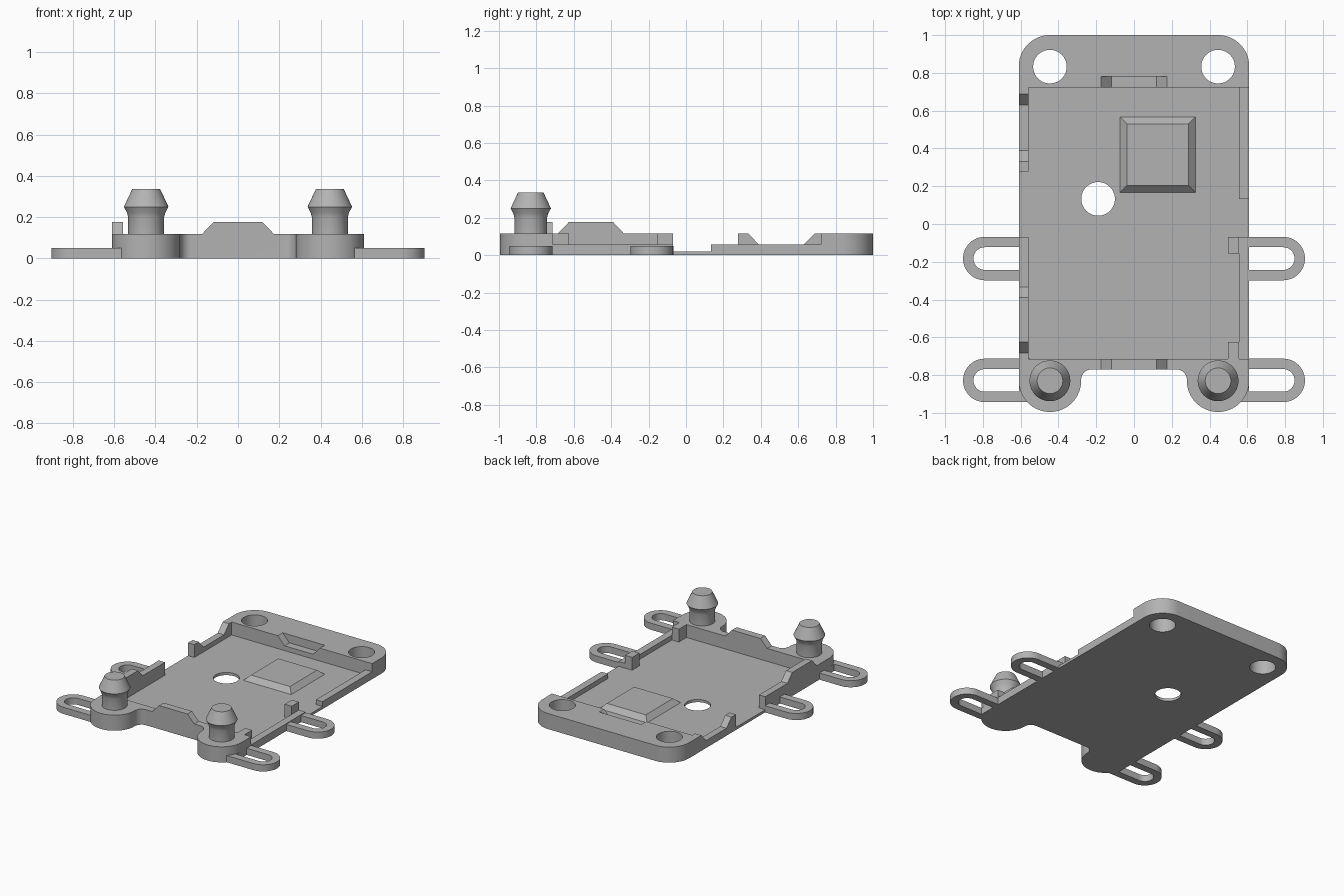
import bpy, bmesh, math
from mathutils import Vector

old = bpy.data.objects.get("Cube")
if old:
    bpy.data.objects.remove(old, do_unlink=True)

grey = bpy.data.materials.new("plain_grey")
grey.use_nodes = True
tone = (0.45, 0.45, 0.45, 1)
grey.diffuse_color = tone
grey.node_tree.nodes["Principled BSDF"].inputs["Base Color"].default_value = tone


def arc(cx, cy, r, a0, a1, n=16):
    angles = [math.radians(a0 + (a1 - a0) * i / n) for i in range(n + 1)]
    return [(cx + r * math.cos(a), cy + r * math.sin(a)) for a in angles]


def finish(name, bm):
    bmesh.ops.recalc_face_normals(bm, faces=bm.faces)
    mesh = bpy.data.meshes.new(name)
    bm.to_mesh(mesh)
    bm.free()
    mesh.materials.append(grey)
    ob = bpy.data.objects.new(name, mesh)
    bpy.context.collection.objects.link(ob)
    return ob


def prism(name, points, lo, hi, axis="z"):
    """Extrude a 2D profile along an axis; the profile uses the other two axes in order."""
    place = {"x": lambda u, v, w: (w, u, v),
             "y": lambda u, v, w: (u, w, v),
             "z": lambda u, v, w: (u, v, w)}[axis]
    bm = bmesh.new()
    face = bm.faces.new([bm.verts.new(place(u, v, lo)) for u, v in points])
    ext = bmesh.ops.extrude_face_region(bm, geom=[face])
    verts = [g for g in ext["geom"] if isinstance(g, bmesh.types.BMVert)]
    bmesh.ops.translate(bm, verts=verts, vec=Vector(place(0, 0, hi - lo)))
    return finish(name, bm)


def box(name, x0, x1, y0, y1, z0, z1):
    return prism(name, [(x0, y0), (x1, y0), (x1, y1), (x0, y1)], z0, z1)


def combine(ob, other, operation="DIFFERENCE"):
    mod = ob.modifiers.new(other.name, "BOOLEAN")
    mod.operation, mod.solver, mod.object = operation, "EXACT", other
    bpy.context.view_layer.objects.active = ob
    bpy.ops.object.modifier_apply(modifier=mod.name)
    bpy.data.objects.remove(other, do_unlink=True)


def smooth(ob):
    bpy.ops.object.select_all(action="DESELECT")
    ob.select_set(True)
    bpy.context.view_layer.objects.active = ob
    bpy.ops.object.shade_smooth_by_angle(angle=math.radians(25))


# Main dimensions
W, CX, CY, R = 0.61, 0.445, 0.833, 0.165
FLOOR, LOW, RIM, HIGH = 0.02, 0.056, 0.117, 0.177
IN_L, IN_R, IN_F, IN_B = -0.558, 0.555, -0.715, 0.722

# Tray body: rounded rear corners, round front ears with filleted roots
half = (arc(0.225, -0.825, 0.055, 90, 0, 8) + arc(CX, -0.83, R, 180, 360, 32)
        + arc(CX, CY + 0.002, R, 0, 90))
outline = half + [(-x, y) for x, y in reversed(half)]
body = prism("tray_body", outline, 0, RIM)

# Raised trapezoids on the front and left walls
bump = [(-0.175, LOW), (-0.175, RIM), (-0.118, HIGH), (0.118, HIGH), (0.175, RIM), (0.175, LOW)]
combine(body, prism("front_bump", bump, -0.77, IN_F, "y"), "UNION")
combine(body, prism("left_bump", [(u - 0.508, v) for u, v in bump], -W, IN_L, "x"), "UNION")

# Cavity, side openings and lowered walls
cuts = [
    box("cavity", IN_L, IN_R, IN_F, IN_B, FLOOR, 1),
    box("low_wall_cut", IN_R - 0.1, 1, IN_F, IN_B, LOW, 1),
    box("left_wall_opening", -1, IN_L + 0.1, -0.07, 0.278, FLOOR, 1),
    box("right_wall_opening", IN_R - 0.1, 1, -0.07, 0.133, FLOOR, 1),
    prism("left_dip", [(0.39, LOW), (0.63, LOW), (0.689, RIM), (0.689, 1),
                       (0.332, 1), (0.332, RIM)], -1, IN_L + 0.1, "x"),
    prism("rear_dip", [(-0.118, LOW), (0.118, LOW), (0.175, RIM), (0.175, 1),
                       (-0.175, 1), (-0.175, RIM)], IN_B - 0.1, 0.78, "y"),
]
# Round through holes
for x, y in ((-CX, CY), (CX, CY), (-0.19, 0.133)):
    cuts.append(prism("hole", arc(x, y, 0.089, 0, 360, 48)[:-1], -1, 1))
for cut in cuts:
    combine(body, cut)
smooth(body)

# Small clip posts inside the right wall
box("front_clip_post", 0.497, IN_R, IN_F, -0.625, FLOOR, RIM)
box("middle_clip_post", 0.497, IN_R, -0.155, -0.07, FLOOR, RIM)

# Bevelled pad on the floor
pad = box("floor_pad", -0.073, 0.325, 0.168, 0.566, FLOOR, LOW)
for v in pad.data.vertices:
    if v.co.z > (FLOOR + LOW) / 2:
        v.co.x += 0.037 if v.co.x < 0.1 else -0.037
        v.co.y += 0.037 if v.co.y < 0.3 else -0.037

# Slotted side tabs
for side, s in (("left", 1), ("right", -1)):
    for place, y, root in (("front", -0.828, 0.55), ("middle", -0.183, 0.6)):
        r = 0.115
        shape = [(root, y - r)] + arc(0.79, y, r, -90, 90, 24) + [(root, y + r)]
        slot = [(W, y - 0.06)] + arc(0.79, y, 0.06, -90, 90, 24) + [(W, y + 0.06)]
        tab = prism(f"{place}_{side}_tab", [(s * u, v) for u, v in shape], 0, 0.05)
        combine(tab, prism("slot", [(s * u, v) for u, v in slot], -1, 1))
        smooth(tab)

# Turned snap pegs on the ears
profile = [(0, RIM), (0.087, RIM), (0.087, 0.2), (0.093, 0.222), (0.108, 0.25),
           (0.068, 0.335), (0, 0.335)]
for side, s in (("left", 1), ("right", -1)):
    bm = bmesh.new()
    vs = [bm.verts.new((r, 0, z)) for r, z in profile]
    edges = [bm.edges.new(pair) for pair in zip(vs, vs[1:])]
    bmesh.ops.spin(bm, geom=vs + edges, cent=(0, 0, 0), axis=(0, 0, 1),
                   angle=math.tau, steps=48)
    bmesh.ops.remove_doubles(bm, verts=bm.verts, dist=0.0001)
    peg = finish(f"{side}_peg", bm)
    peg.location = (s * CX, -0.83, 0)
    smooth(peg)
